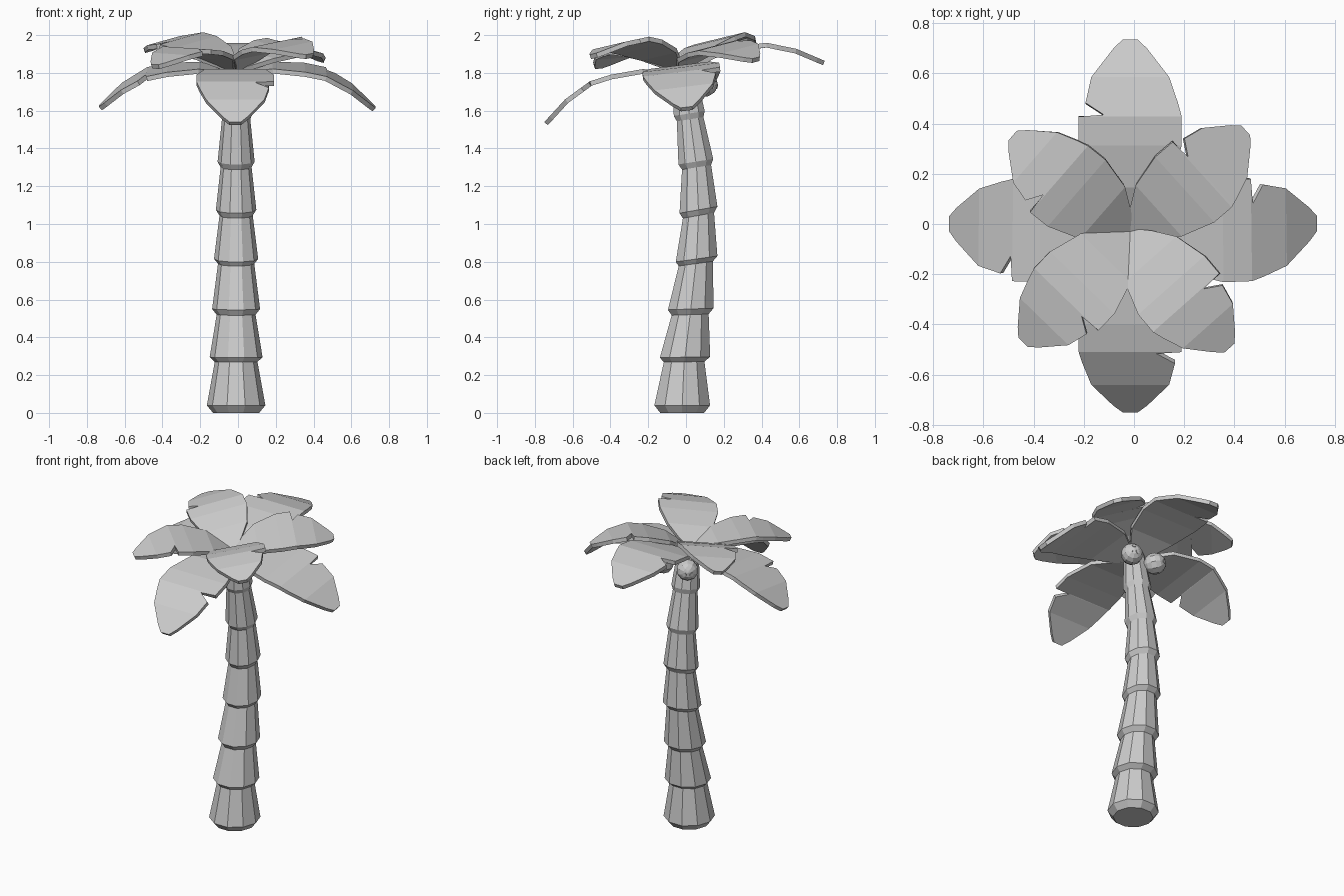
import bpy, bmesh
from math import radians, sin, cos, pi
from mathutils import Matrix, Vector

if "Cube" in bpy.data.objects:
    bpy.data.objects.remove(bpy.data.objects["Cube"])


def finish(name, bm):
    bmesh.ops.recalc_face_normals(bm, faces=bm.faces[:])
    mesh = bpy.data.meshes.new(name)
    bm.to_mesh(mesh)
    bm.free()
    obj = bpy.data.objects.new(name, mesh)
    bpy.context.collection.objects.link(obj)
    return obj


# Trunk: one loft of stacked flared segments (y, z, radius, tilt in degrees)
SIDES = 10
rings = [(-.02, 0, .122, 0), (-.02, .04, .155, 0),
         (-.01, .27, .113, 1), (-.005, .295, .14, 1),
         (.022, .52, .103, 2), (.025, .55, .127, 2),
         (.052, .79, .096, 8), (.056, .815, .117, 8),
         (.066, 1.045, .088, 10), (.066, 1.075, .107, 10),
         (.056, 1.30, .082, 9), (.052, 1.33, .098, 9),
         (.022, 1.555, .075, 9), (.017, 1.585, .087, 9),
         (-.01, 1.82, .062, 9)]
bm = bmesh.new()
loops = []
for y, z, r, tilt in rings:
    m = Matrix.Translation((-.01, y, z)) @ Matrix.Rotation(radians(tilt), 4, 'X')
    loops.append([bm.verts.new(m @ Vector((r * cos(2 * pi * i / SIDES),
                                           r * sin(2 * pi * i / SIDES), 0)))
                  for i in range(SIDES)])
for a, b in zip(loops, loops[1:]):
    for i in range(SIDES):
        j = (i + 1) % SIDES
        bm.faces.new((a[i], a[j], b[j], b[i]))
bm.faces.new(loops[0][::-1])
bm.faces.new(loops[-1])
finish("trunk", bm)

# Leaf: drooping centre line (t, out, up) and outline (t left, t right, left, right)
arc = [(0, 0, 0), (.246, .20, .015), (.46, .37, -.015),
       (.60, .48, -.05), (.80, .61, -.145), (1, .72, -.265)]
outline = [(0, 0, .02, .02), (.1, .1, .085, .085), (.246, .246, .16, .16),
           (.46, .46, .205, .205), (.60, .60, .205, .205),
           (.61, .61, .105, .203), (.67, .67, .178, .19),
           (.80, .80, .155, .155), (.95, .95, .068, .068), (1, 1, .03, .03)]


def arc_point(t):
    for (t0, x0, z0), (t1, x1, z1) in zip(arc, arc[1:]):
        if t <= t1:
            f = (t - t0) / (t1 - t0)
            return x0 + f * (x1 - x0), z0 + f * (z1 - z0)


def leaf(name, yaw, pitch, roll, length=1, width=1, root_z=1.805):
    m = (Matrix.Translation((-.015, -.03, root_z))
         @ Matrix.Rotation(radians(yaw), 4, 'Z')
         @ Matrix.Rotation(radians(-pitch), 4, 'Y')
         @ Matrix.Rotation(radians(roll), 4, 'X'))
    bm = bmesh.new()
    rows = []
    for tl, tr, left, right in outline:
        x, z = arc_point(tl)
        x, z = x * length, z * length
        rows.append([bm.verts.new(m @ Vector((x, y * width, z)))
                     for y in (left, 0, -right)])
    for a, b in zip(rows, rows[1:]):
        for k in (0, 1):
            bm.faces.new((a[k], a[k + 1], b[k + 1], b[k]))
    obj = finish(name, bm)
    if obj.data.polygons[0].normal.z < 0:
        obj.data.flip_normals()
    mod = obj.modifiers.new("thickness", 'SOLIDIFY')
    mod.thickness = .025
    mod.offset = -1


# Four long leaves
leaf("long_leaf_front", -90, 0, 0)
leaf("long_leaf_right", 0, 6, 7)
leaf("long_leaf_left", 180, 6, -7, .97)
leaf("long_leaf_back", 90, 24.6, 0)

# Four short leaves sitting above them
leaf("short_leaf_back_right", 37, 25, 12, .8, .87, 1.825)
leaf("short_leaf_back_left", 145, 30, -12, .8, .87, 1.825)
leaf("short_leaf_front_left", 227, 22, -3, .8, .87, 1.825)
leaf("short_leaf_front_right", -53, 27, 10, .8, .87, 1.825)


# Coconuts with three small round eyes
def coconut(name, centre, facing):
    bm = bmesh.new()
    bmesh.ops.create_uvsphere(bm, u_segments=10, v_segments=7, radius=.067)
    for i in range(3):
        a = 2 * pi * i / 3 + pi / 2
        d = Vector((.42 * cos(a), .42 * sin(a), 1)).normalized()
        bmesh.ops.create_cone(
            bm, cap_ends=True, segments=8, radius1=.013, radius2=.013, depth=.01,
            matrix=Matrix.Translation(d * .063) @ d.to_track_quat('Z', 'Y').to_matrix().to_4x4())
    rot = Vector(facing).to_track_quat('Z', 'Y').to_matrix().to_4x4()
    bm.transform(Matrix.Translation(centre) @ rot)
    finish(name, bm)


coconut("coconut_right", (.10, .10, 1.74), (.5, 1, 0))
coconut("coconut_left", (-.08, .10, 1.74), (-.8, 1, .2))
